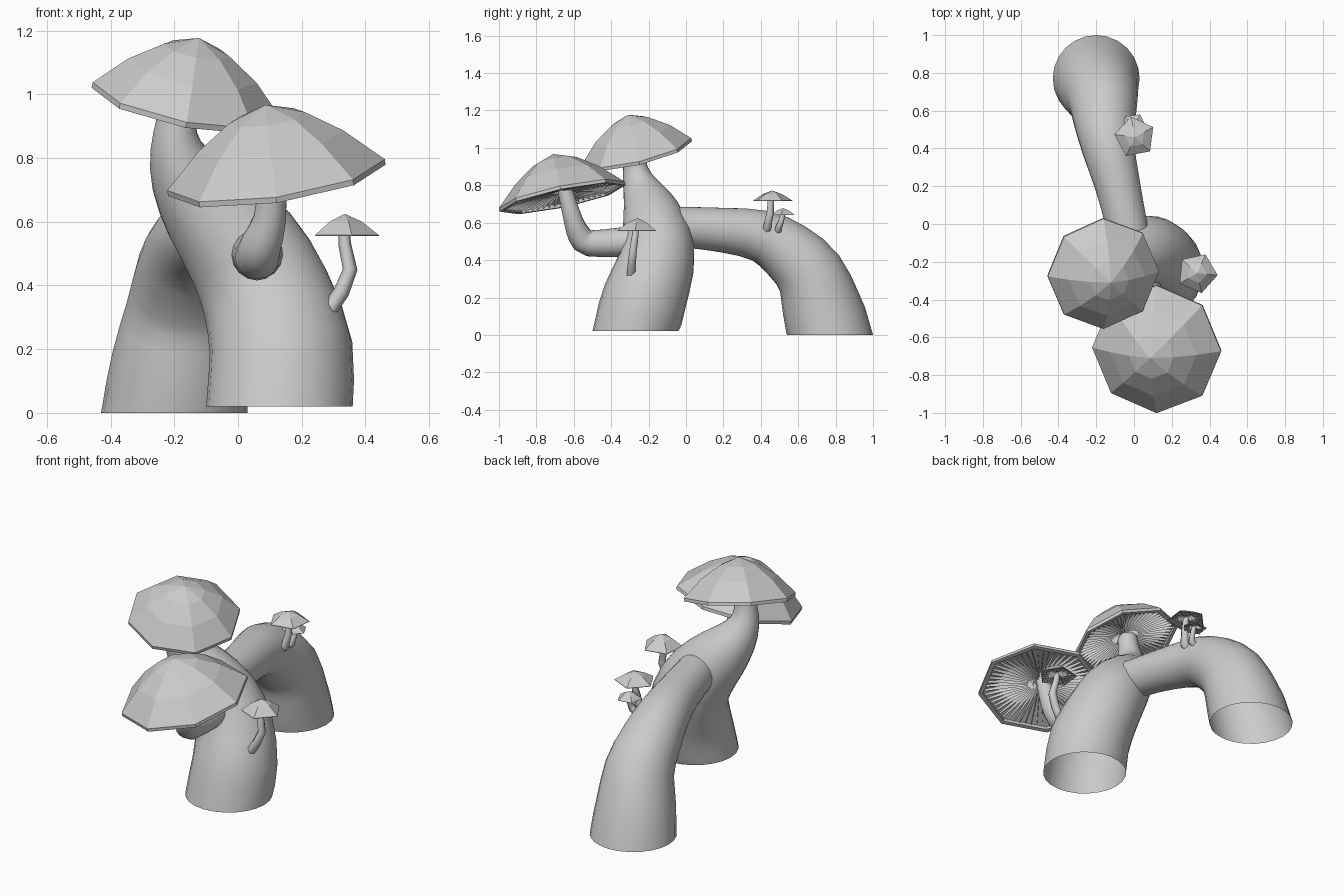
import bpy
from math import sin, cos, pi
from mathutils import Vector

if "Cube" in bpy.data.objects:
    bpy.data.objects.remove(bpy.data.objects["Cube"])


def make(name, verts, faces, smooth=False):
    me = bpy.data.meshes.new(name)
    me.from_pydata([tuple(v) for v in verts], [], faces)
    ob = bpy.data.objects.new(name, me)
    bpy.context.collection.objects.link(ob)
    for p in me.polygons:
        p.use_smooth = smooth
    return ob


def refine(pts, sub):
    # Catmull-Rom through (x, y, z, radius) points
    if sub < 2:
        return [Vector(p) for p in pts]
    p = [Vector(q) for q in pts]
    p = [2 * p[0] - p[1]] + p + [2 * p[-1] - p[-2]]
    out = []
    for i in range(1, len(p) - 2):
        a, b, c, d = p[i - 1:i + 3]
        for k in range(sub):
            t = k / sub
            out.append(0.5 * (2 * b + (c - a) * t + (2 * a - 5 * b + 4 * c - d) * t * t
                              + (3 * b - a - 3 * c + d) * t ** 3))
    return out + [p[-2]]


def tube(name, pts, sides, sub=1, flat_base=False):
    pts = refine(pts, sub)
    verts, faces = [], []
    n, u = len(pts), None
    for i, q in enumerate(pts):
        t = (pts[min(i + 1, n - 1)].to_3d() - pts[max(i - 1, 0)].to_3d()).normalized()
        if i == 0 and flat_base:
            t = Vector((0, 0, 1))
        if u is None:
            u = Vector((1, 0, 0))
        u = (u - t * u.dot(t)).normalized()
        w = t.cross(u)
        for k in range(sides):
            a = 2 * pi * k / sides
            verts.append(q.to_3d() + (u * cos(a) + w * sin(a)) * q.w)
        if i:
            for k in range(sides):
                j = (k + 1) % sides
                b, c = (i - 1) * sides, i * sides
                faces.append((b + k, b + j, c + j, c + k))
    return make(name, verts, faces, True)


def cap(name, centre, normal, profile, sides, turn, gills):
    # Faceted cap: top profile, thin rim, hollow underside, radial gills
    n = Vector(normal).normalized()
    u = Vector((1, 0, 0))
    u = (u - n * u.dot(n)).normalized()
    w = n.cross(u)
    c = Vector(centre)

    def at(r, a, h):
        return c + (u * cos(a) + w * sin(a)) * r + n * h

    apex = profile[0][1]
    R = profile[-1][0]
    inner = (0.1 * R, 0.33 * apex)
    rings = profile[1:] + [(R, 0), (0.93 * R, 0), (0.93 * R, 0.08 * apex), inner]
    verts, faces = [at(0, 0, apex)], []
    for i, (r, h) in enumerate(rings):
        for k in range(sides):
            verts.append(at(r, turn + 2 * pi * k / sides, h))
        for k in range(sides):
            j = (k + 1) % sides
            b, d = 1 + (i - 1) * sides, 1 + i * sides
            faces.append((0, d + k, d + j) if i == 0 else (b + k, d + k, d + j, b + j))
    last = 1 + (len(rings) - 1) * sides
    faces.append(tuple(last + k for k in reversed(range(sides))))
    make(name, verts, faces)

    gv, gf = [], []
    for g in range(gills):
        a = 2 * pi * (g + 0.5) / gills
        # distance to the polygon side in this direction
        s = (a - turn) % (2 * pi / sides) - pi / sides
        ro = 0.92 * R * cos(pi / sides) / cos(s)
        i = len(gv)
        gv += [at(0.12 * R, a, inner[1]), at(ro, a, 0.09 * apex),
               at(ro, a, 0.02 * apex), at(0.12 * R, a, 0.14 * apex)]
        gf.append((i, i + 1, i + 2, i + 3))
    make(name + "_gills", gv, gf)


# Main trunk, narrowing into the tall mushroom's stem
tube("main_trunk", [
    (0.13, -0.27, 0.02, 0.23), (0.135, -0.22, 0.2, 0.225), (0.085, -0.16, 0.38, 0.205),
    (0.01, -0.155, 0.52, 0.188), (-0.095, -0.185, 0.65, 0.155), (-0.165, -0.225, 0.75, 0.115),
    (-0.195, -0.26, 0.84, 0.08), (-0.193, -0.275, 0.93, 0.06), (-0.175, -0.28, 1.07, 0.05)],
    24, 2, True)

# Arched second trunk meeting the first
tube("arched_trunk", [
    (-0.2, 0.77, 0.0, 0.23), (-0.185, 0.72, 0.17, 0.21), (-0.165, 0.66, 0.33, 0.185),
    (-0.155, 0.54, 0.45, 0.163), (-0.135, 0.4, 0.53, 0.14), (-0.085, 0.2, 0.56, 0.12),
    (-0.04, 0.0, 0.575, 0.11), (-0.02, -0.08, 0.575, 0.11)], 24, 2, True)

# Side branch carrying the front mushroom
tube("side_branch", [
    (0.06, -0.22, 0.5, 0.09), (0.06, -0.36, 0.495, 0.078), (0.06, -0.52, 0.49, 0.07),
    (0.075, -0.57, 0.535, 0.064), (0.1, -0.602, 0.61, 0.052), (0.11, -0.64, 0.75, 0.042),
    (0.11, -0.66, 0.83, 0.038)], 16, 2)

# Large octagonal caps
cap("tall_cap", (-0.165, -0.26, 0.965), (0.2, -0.24, 1),
    [(0, 0.222), (0.105, 0.182), (0.205, 0.115), (0.3, 0.018)], 8, pi, 56)
cap("front_cap", (0.122, -0.66, 0.73), (-0.15, -0.21, 1),
    [(0, 0.245), (0.12, 0.203), (0.23, 0.128), (0.345, 0.018)], 8, 0, 56)

# Small pentagonal mushrooms: cap centre, normal, radius, height, turn, stem path
small = [
    ("trunk_mushroom", (0.335, -0.26, 0.555), (0, 0, 1), 0.108, 0.07, -0.1,
     [(0.28, -0.295, 0.315, 0.026), (0.325, -0.29, 0.38, 0.025), (0.352, -0.283, 0.45, 0.023),
      (0.335, -0.272, 0.53, 0.02), (0.332, -0.265, 0.59, 0.017)]),
    ("arch_mushroom", (0.005, 0.46, 0.717), (0, 0, 1), 0.11, 0.055, 0.5,
     [(-0.04, 0.43, 0.55, 0.026), (0.0, 0.435, 0.58, 0.025), (0.01, 0.45, 0.65, 0.022),
      (0.005, 0.455, 0.75, 0.018)]),
    ("arch_mushroom_small", (0.0, 0.52, 0.64), (0, 0, 1), 0.068, 0.038, 1.1,
     [(-0.04, 0.49, 0.55, 0.022), (0.0, 0.495, 0.57, 0.02), (0.005, 0.51, 0.61, 0.016),
      (0.0, 0.52, 0.66, 0.014)]),
]
for name, c, n, r, h, turn, path in small:
    tube(name + "_stem", path, 6)
    cap(name + "_cap", c, n, [(0, h), (0.5 * r, 0.65 * h), (r, 0.04 * h)], 5, turn, 20)
